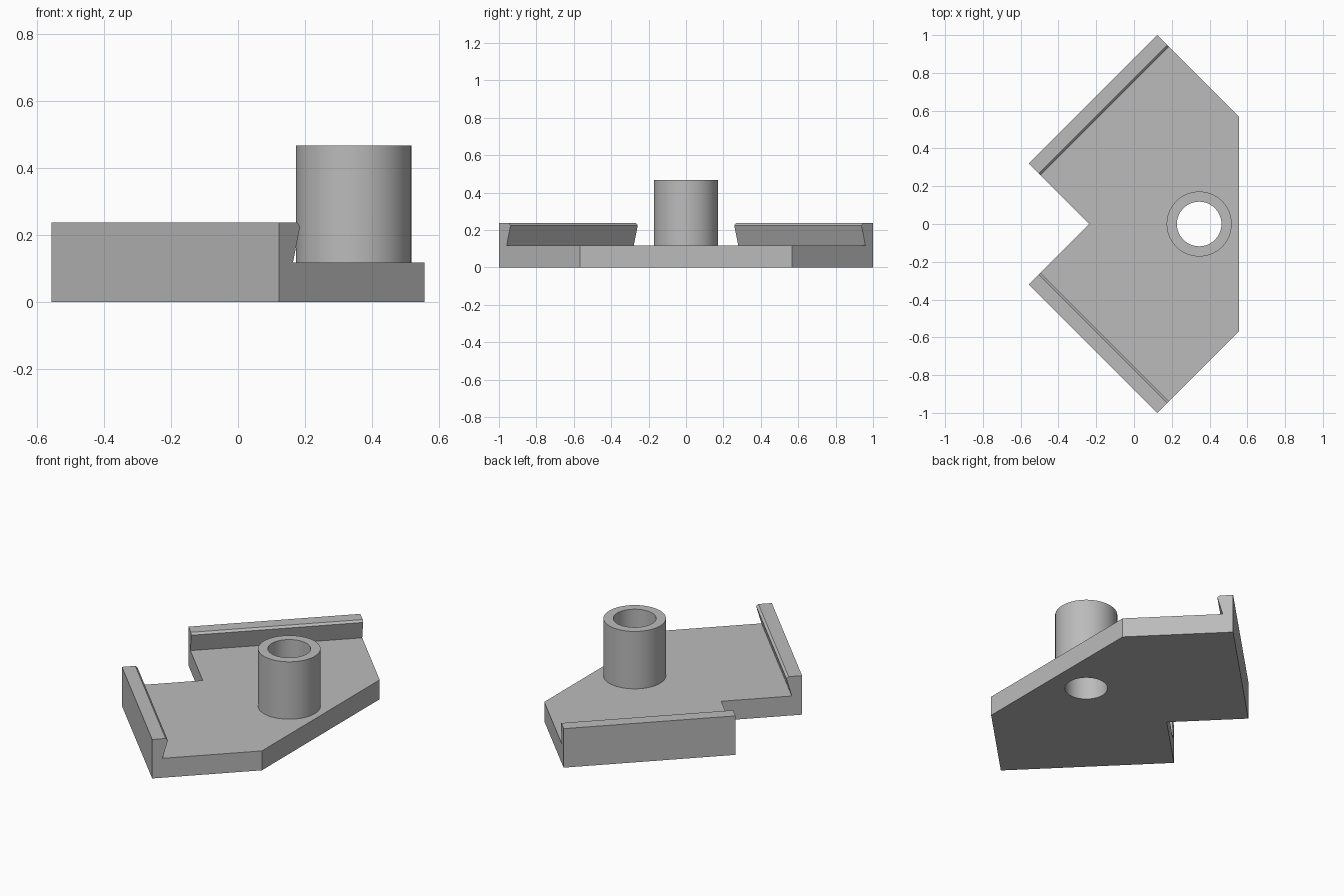
import bpy, bmesh, math
from mathutils import Vector

if "Cube" in bpy.data.objects:
    bpy.data.objects.remove(bpy.data.objects["Cube"], do_unlink=True)

PLATE_TOP, RAIL_TOP, TUBE_TOP = 0.118, 0.237, 0.467
TUBE_X, OUTER_R, INNER_R = 0.345, 0.172, 0.118

grey = bpy.data.materials.new("light_grey")
grey.use_nodes = True
grey.diffuse_color = (0.5, 0.5, 0.5, 1)
grey.node_tree.nodes["Principled BSDF"].inputs["Base Color"].default_value = grey.diffuse_color


def prism(name, points, sweep):
    """Solid made by sweeping a flat outline along a vector."""
    bm = bmesh.new()
    face = bm.faces.new([bm.verts.new(p) for p in points])
    swept = bmesh.ops.extrude_face_region(bm, geom=[face], use_keep_orig=True)["geom"]
    verts = [v for v in swept if isinstance(v, bmesh.types.BMVert)]
    bmesh.ops.translate(bm, verts=verts, vec=sweep)
    bmesh.ops.recalc_face_normals(bm, faces=bm.faces)
    mesh = bpy.data.meshes.new(name)
    bm.to_mesh(mesh)
    bm.free()
    mesh.materials.append(grey)
    obj = bpy.data.objects.new(name, mesh)
    bpy.context.collection.objects.link(obj)
    return obj


def cylinder(name, radius, low, high, sides=96):
    ring = [(TUBE_X + radius * math.cos(math.tau * i / sides),
             radius * math.sin(math.tau * i / sides), low) for i in range(sides)]
    return prism(name, ring, Vector((0, 0, high - low)))


def combine(target, tool, operation):
    """Apply a boolean and remove the tool."""
    mod = target.modifiers.new(operation, "BOOLEAN")
    mod.operation, mod.object, mod.solver = operation, tool, "EXACT"
    bpy.context.view_layer.objects.active = target
    bpy.ops.object.modifier_apply(modifier=mod.name)
    bpy.data.objects.remove(tool, do_unlink=True)


# Notched base plate
half = [(-0.237, 0), (-0.557, 0.32), (0.123, 1), (0.557, 0.566)]
outline = half + [(x, -y) for x, y in reversed(half[1:])]
body = prism("mounting_plate", [(x, y, 0) for x, y in outline], Vector((0, 0, PLATE_TOP)))

# Undercut rails along the two slanted edges: (inward offset, height)
section = [(0, 0), (0.041, 0), (0.041, PLATE_TOP), (0.062, 0.225), (0.053, RAIL_TOP), (0, RAIL_TOP)]
for side in (1, -1):
    points = [(-0.557 + d, side * (0.32 - d), z) for d, z in section]
    combine(body, prism("rail", points, Vector((0.68, side * 0.68, 0))), "UNION")

# Upright tube with a bore through the plate
combine(body, cylinder("tube", OUTER_R, 0.05, TUBE_TOP), "UNION")
combine(body, cylinder("bore", INNER_R, -0.1, TUBE_TOP + 0.1), "DIFFERENCE")

# Merge leftover coplanar seams, then smooth the round walls
bm = bmesh.new()
bm.from_mesh(body.data)
bmesh.ops.remove_doubles(bm, verts=bm.verts, dist=0.0001)
bmesh.ops.dissolve_limit(bm, angle_limit=math.radians(0.5), verts=bm.verts, edges=bm.edges)
bm.to_mesh(body.data)
bm.free()
bpy.ops.object.select_all(action="DESELECT")
body.select_set(True)
bpy.context.view_layer.objects.active = body
bpy.ops.object.shade_smooth_by_angle(angle=math.radians(10))
